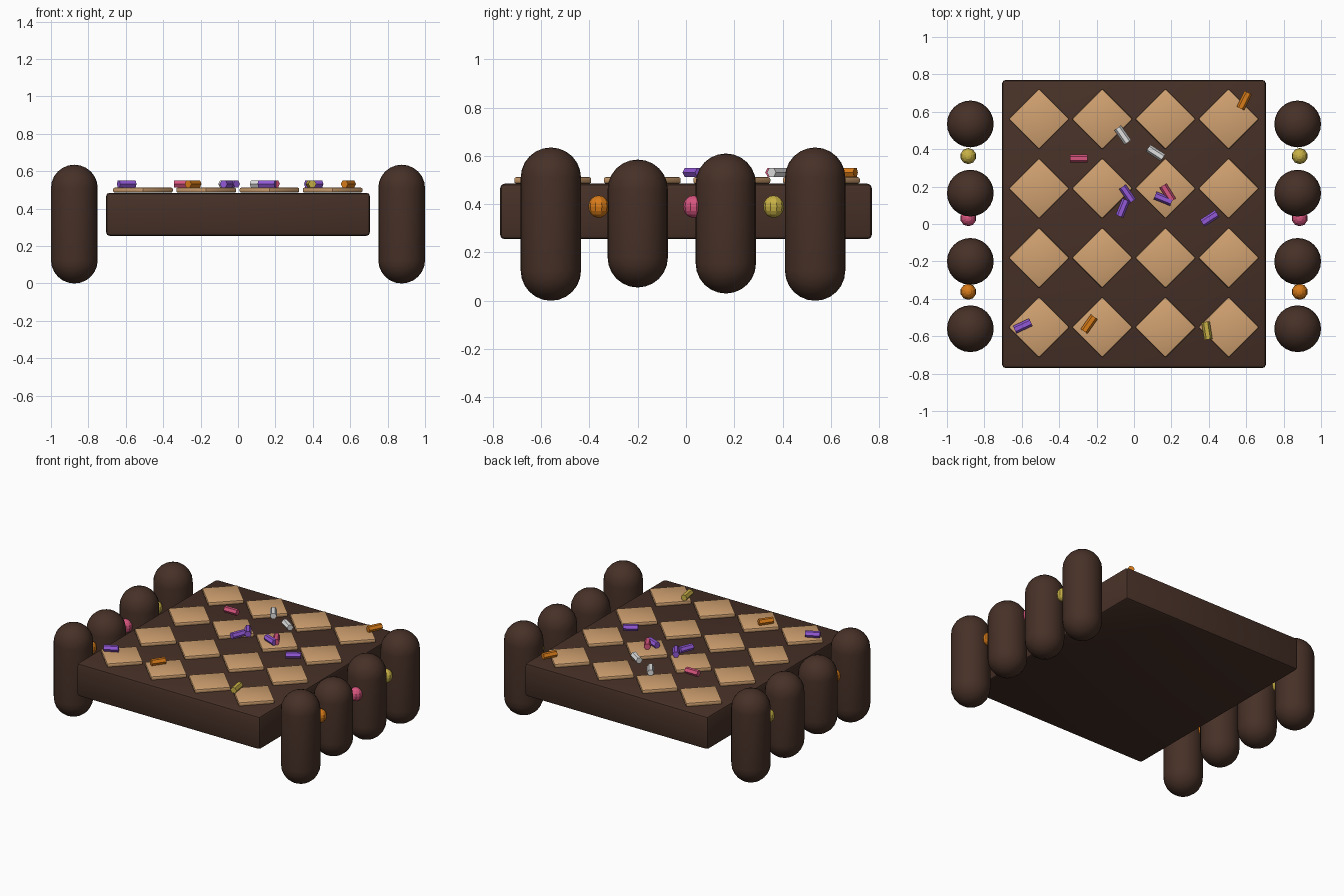
import bpy, bmesh, math
from mathutils import Matrix

if "Cube" in bpy.data.objects:
    bpy.data.objects.remove(bpy.data.objects["Cube"])


def material(name, rgb):
    m = bpy.data.materials.new(name)
    m.diffuse_color = (*rgb, 1)
    m.use_nodes = True
    m.node_tree.nodes["Principled BSDF"].inputs["Base Color"].default_value = m.diffuse_color
    return m


CHOCOLATE = material("chocolate brown", (0.062, 0.030, 0.020))
BISCUIT = material("biscuit tan", (0.64, 0.36, 0.165))
PURPLE = material("purple", (0.29, 0.10, 0.68))
PINK = material("pink", (0.68, 0.09, 0.21))
ORANGE = material("orange", (0.69, 0.20, 0.01))
YELLOW = material("yellow", (0.58, 0.44, 0.06))
WHITE = material("white", (0.75, 0.75, 0.75))


def finish(name, bm, mat, smooth=None):
    mesh = bpy.data.meshes.new(name)
    bm.to_mesh(mesh)
    bm.free()
    mesh.materials.append(mat)
    ob = bpy.data.objects.new(name, mesh)
    bpy.context.collection.objects.link(ob)
    if smooth:
        bpy.ops.object.select_all(action='DESELECT')
        ob.select_set(True)
        bpy.context.view_layer.objects.active = ob
        bpy.ops.object.shade_smooth_by_angle(angle=math.radians(smooth))
    return ob


def box(name, size, loc, mat, bevel, segments=2, turn=0):
    bm = bmesh.new()
    bmesh.ops.create_cube(bm, size=1)
    bmesh.ops.scale(bm, vec=size, verts=bm.verts)
    bmesh.ops.bevel(bm, geom=bm.edges[:], offset=bevel, segments=segments,
                    profile=0.5, affect='EDGES')
    bm.transform(Matrix.Translation(loc) @ Matrix.Rotation(turn, 4, 'Z'))
    return finish(name, bm, mat, 40)


def capsule(name, x, y, low, high, r, mat):
    # sphere whose halves are pulled apart, leaving a straight middle
    bm = bmesh.new()
    bmesh.ops.create_uvsphere(bm, u_segments=24, v_segments=12, radius=r)
    equator = [e for e in bm.edges if all(abs(v.co.z) < 1e-5 for v in e.verts)]
    new = bmesh.ops.extrude_edge_only(bm, edges=equator)["geom"]
    new_verts = {g for g in new if isinstance(g, bmesh.types.BMVert)}
    bmesh.ops.delete(bm, geom=[f for f in bm.faces if f.calc_center_median().z > 1e-4],
                     context='FACES')
    half = (high - low) / 2 - r
    # keep the lower bowl, mirror it and close the wall between
    bmesh.ops.delete(bm, geom=list(new_verts), context='VERTS')
    bmesh.ops.delete(bm, geom=[v for v in bm.verts if not v.link_faces], context='VERTS')
    bmesh.ops.translate(bm, vec=(0, 0, -half), verts=bm.verts)
    copy = bmesh.ops.duplicate(bm, geom=bm.verts[:] + bm.edges[:] + bm.faces[:])["geom"]
    bmesh.ops.scale(bm, vec=(1, 1, -1), verts=[g for g in copy if isinstance(g, bmesh.types.BMVert)])
    bmesh.ops.bridge_loops(bm, edges=[e for e in bm.edges if e.is_boundary])
    bmesh.ops.recalc_face_normals(bm, faces=bm.faces)
    bmesh.ops.translate(bm, vec=(x, y, (low + high) / 2), verts=bm.verts)
    return finish(name, bm, mat, 30)


# Chocolate slab
box("slab", (1.41, 1.54, 0.23), (0, 0, 0.37), CHOCOLATE, 0.018)

# Diamond biscuit tiles, four by four
side = 0.325 / math.sqrt(2)
for i in range(4):
    for j in range(4):
        box("tile", (side, side, 0.027), (-0.508 + 0.338 * i, -0.552 + 0.371 * j, 0.499),
            BISCUIT, 0.008, 2, math.pi / 4)

# Rounded posts and candy balls on both sides
for s in (-1, 1):
    for y, low, high in ((-0.56, 0, 0.635), (-0.2, 0.055, 0.585),
                         (0.165, 0.03, 0.61), (0.535, 0, 0.635)):
        capsule("post", s * 0.875, y, low, high, 0.125, CHOCOLATE)
    for y, mat in ((-0.362, ORANGE), (0.031, PINK), (0.363, YELLOW)):
        bm = bmesh.new()
        bmesh.ops.create_uvsphere(bm, u_segments=10, v_segments=8, radius=0.043)
        bmesh.ops.scale(bm, vec=(1, 1, 1.08), verts=bm.verts)
        bmesh.ops.translate(bm, vec=(s * 0.886, y, 0.39), verts=bm.verts)
        finish("candy_ball", bm, mat)

# Six-sided sprinkles scattered on top: x, y, turn in degrees, colour
for x, y, turn, mat in (
        (0.59, 0.66, 63, ORANGE), (-0.06, 0.475, -55, WHITE), (0.115, 0.38, -33, WHITE),
        (-0.295, 0.35, 0, PINK), (-0.035, 0.16, -55, PURPLE), (-0.06, 0.085, 68, PURPLE),
        (0.157, 0.135, -22, PURPLE), (0.18, 0.165, -58, PINK), (0.405, 0.03, 33, PURPLE),
        (-0.595, -0.545, 25, PURPLE), (-0.24, -0.535, 55, ORANGE), (0.39, -0.57, -81, YELLOW)):
    bm = bmesh.new()
    bmesh.ops.create_cone(bm, cap_ends=True, segments=6, radius1=0.022, radius2=0.022, depth=0.095)
    # lay the prism along x with a flat face on top
    if max(v.co.x for v in bm.verts) > 0.021:
        bm.transform(Matrix.Rotation(math.pi / 6, 4, 'Z'))
    bm.transform(Matrix.Translation((x, y, 0.532)) @ Matrix.Rotation(math.radians(turn), 4, 'Z')
                 @ Matrix.Rotation(math.pi / 2, 4, 'Y'))
    finish("sprinkle", bm, mat)
